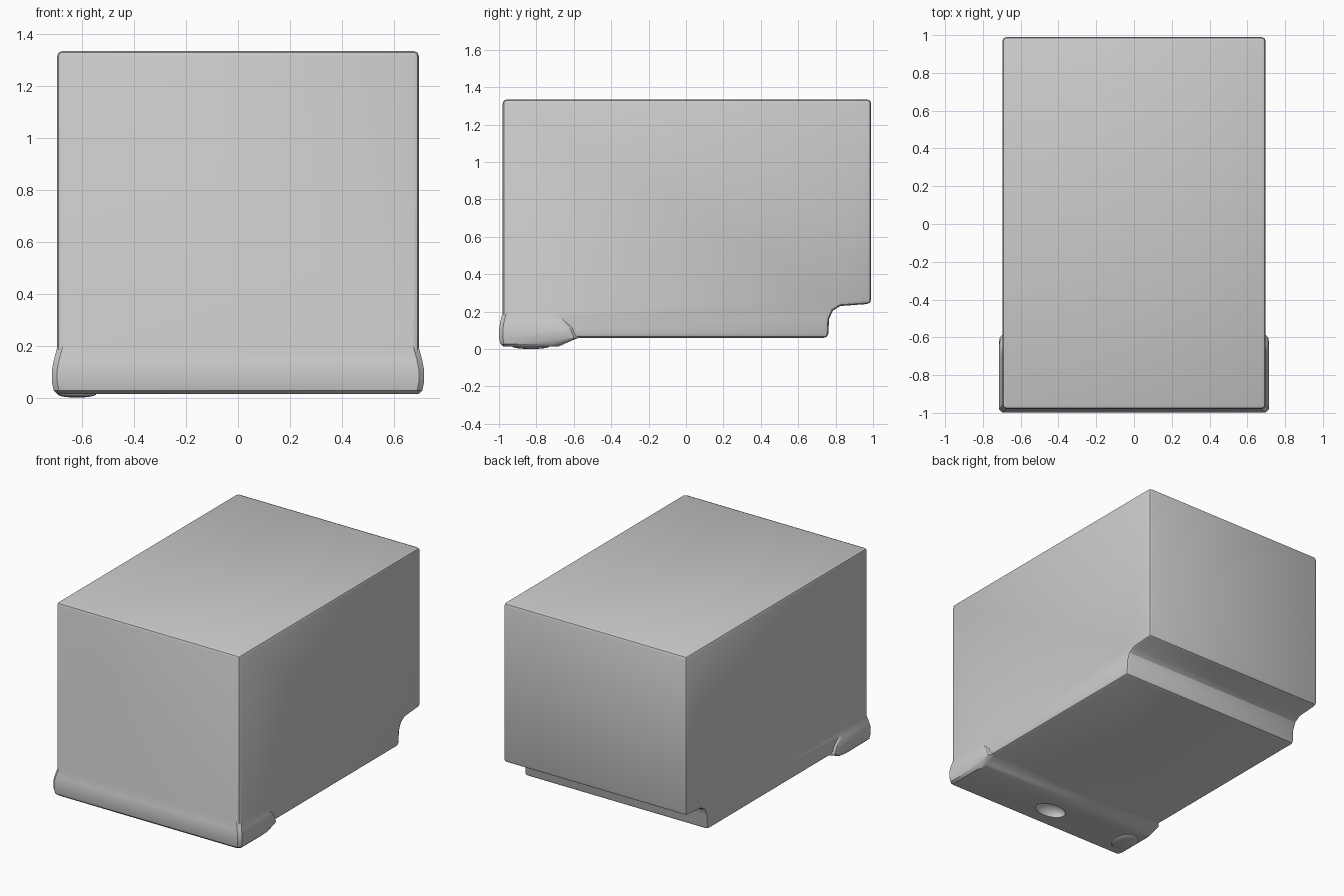
import bpy, bmesh, math

cube = bpy.data.objects.get("Cube")
if cube:
    bpy.data.objects.remove(cube, do_unlink=True)


def loft(name, rings):
    """Closed solid skinned through equal-sized rings of points."""
    bm = bmesh.new()
    loops = [[bm.verts.new(p) for p in ring] for ring in rings]
    for a, b in zip(loops, loops[1:]):
        for i in range(len(a)):
            j = (i + 1) % len(a)
            bm.faces.new((a[i], a[j], b[j], b[i]))
    bm.faces.new(loops[0])
    bm.faces.new(loops[-1])
    bmesh.ops.recalc_face_normals(bm, faces=bm.faces)
    mesh = bpy.data.meshes.new(name)
    bm.to_mesh(mesh)
    bm.free()
    obj = bpy.data.objects.new(name, mesh)
    bpy.context.collection.objects.link(obj)
    return obj


def activate(obj):
    bpy.ops.object.select_all(action='DESELECT')
    obj.select_set(True)
    bpy.context.view_layer.objects.active = obj


def combine(obj, other, operation):
    activate(obj)
    mod = obj.modifiers.new(operation.title(), 'BOOLEAN')
    mod.operation, mod.object, mod.solver = operation, other, 'EXACT'
    bpy.ops.object.modifier_apply(modifier=mod.name)
    bpy.data.objects.remove(other, do_unlink=True)


# Housing: side profile (y, z) with the notch under the back edge
profile = [(-0.98, 1.335), (-0.98, 0.06), (0.76, 0.06), (0.765, 0.16),
           (0.785, 0.205), (0.825, 0.23), (0.99, 0.242), (0.99, 1.335)]
half = 0.697
housing = loft("housing", [[(x, y, z) for y, z in profile] for x in (-half, half)])
activate(housing)
bevel = housing.modifiers.new("Bevel", 'BEVEL')
bevel.width, bevel.segments = 0.022, 2
bevel.limit_method, bevel.angle_limit = 'ANGLE', math.radians(50)
bpy.ops.object.modifier_apply(modifier=bevel.name)

# Flared front foot: height, half width, front y, back y
levels = [(0.014, 0.695, -0.978, -0.68), (0.028, 0.71, -0.993, -0.65),
          (0.06, 0.716, -0.999, -0.575), (0.11, 0.716, -0.999, -0.595),
          (0.145, 0.709, -0.993, -0.63), (0.215, 0.69, -0.975, -0.70)]


def foot_ring(z, w, front, back):
    c = 0.02
    side = [(w - c, front), (w, front + c), (w, back - 0.06),
            (w - 0.006, back - 0.025), (min(w, 0.69) - 0.005, back)]
    return [(x, y, z) for x, y in side] + [(-x, y, z) for x, y in reversed(side)]


foot = loft("front_foot", [foot_ring(*level) for level in levels])
combine(housing, foot, 'UNION')

# Oval recess under the foot
bpy.ops.mesh.primitive_uv_sphere_add(segments=20, ring_count=12, radius=1,
                                     location=(0, -0.83, 0.014))
recess = bpy.context.object
recess.name = "recess_cutter"
recess.hide_render = True
recess.scale = (0.11, 0.07, 0.06)
combine(housing, recess, 'DIFFERENCE')

# Low pad under the right end of the foot
bpy.ops.mesh.primitive_uv_sphere_add(segments=20, ring_count=10, radius=1,
                                     location=(-0.62, -0.83, 0.014))
pad = bpy.context.object
pad.name = "foot_pad"
pad.scale = (0.075, 0.10, 0.014)

for obj in (housing, pad):
    activate(obj)
    bpy.ops.object.shade_smooth_by_angle(angle=math.radians(30))
